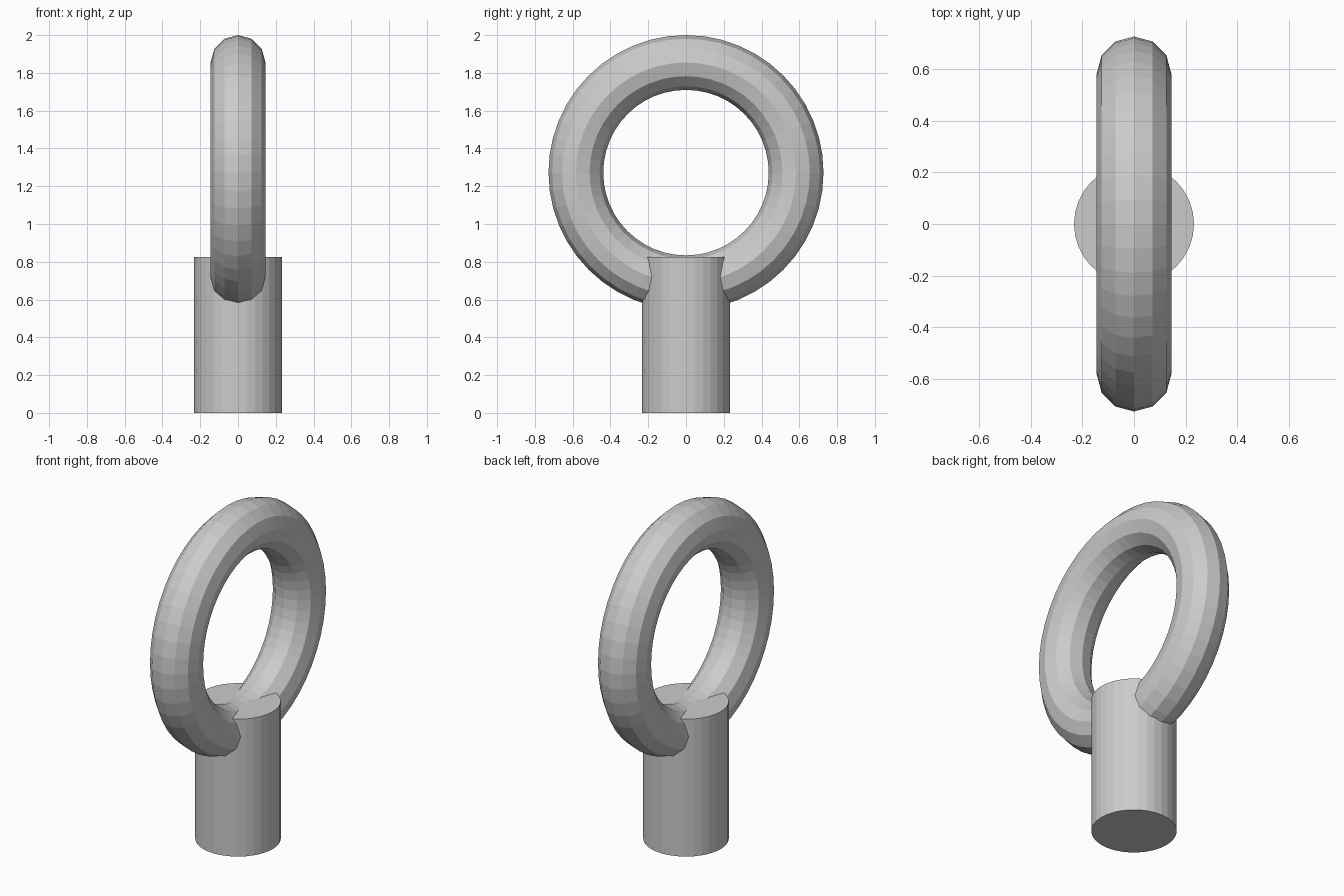
import bpy
import math

cube = bpy.data.objects.get("Cube")
if cube:
    bpy.data.objects.remove(cube, do_unlink=True)

# Plain grey metal
metal = bpy.data.materials.new("grey_metal")
metal.use_nodes = True
colour = (0.6, 0.6, 0.6, 1)
metal.diffuse_color = colour
metal.node_tree.nodes["Principled BSDF"].inputs["Base Color"].default_value = colour


def finish(name):
    obj = bpy.context.object
    obj.name = name
    obj.data.materials.append(metal)
    bpy.ops.object.shade_flat()


# Shank
height = 0.825
bpy.ops.mesh.primitive_cylinder_add(
    vertices=32, radius=0.233, depth=height, location=(0, 0, height / 2))
finish("shank")

# Ring, standing upright with its hole facing the sides
major, minor = 0.583, 0.145
bpy.ops.mesh.primitive_torus_add(
    major_segments=48, minor_segments=12, major_radius=major, minor_radius=minor,
    location=(0, 0, 2 - major - minor), rotation=(0, math.pi / 2, 0))
finish("ring")
